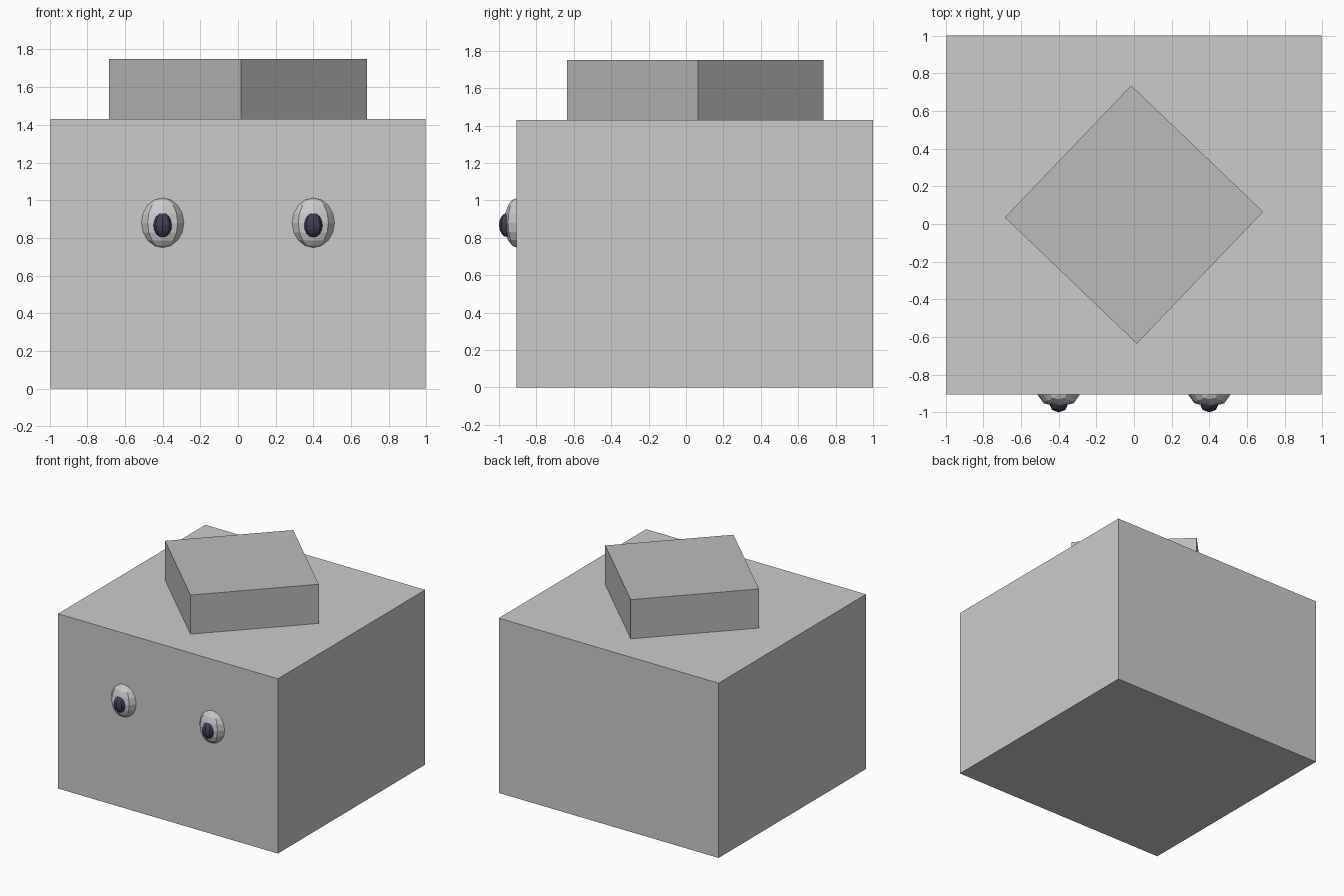
import bpy
from math import radians

if "Cube" in bpy.data.objects:
    bpy.data.objects.remove(bpy.data.objects["Cube"])


def paint(obj, color):
    mat = bpy.data.materials.new(obj.name + "_paint")
    mat.diffuse_color = (*color, 1)
    mat.use_nodes = True
    mat.node_tree.nodes["Principled BSDF"].inputs["Base Color"].default_value = mat.diffuse_color
    obj.data.materials.append(mat)


def box(name, center, size, turn=0):
    bpy.ops.mesh.primitive_cube_add(size=1, location=center)
    obj = bpy.context.object
    obj.name = name
    obj.scale = size
    obj.rotation_euler.z = radians(turn)
    return obj


def ball(name, center, radii, color):
    bpy.ops.mesh.primitive_uv_sphere_add(segments=8, ring_count=8, radius=1, location=center)
    obj = bpy.context.object
    obj.name = name
    obj.scale = radii
    paint(obj, color)


# Main block
box("body", (0, 0.047, 0.715), (1.99, 1.905, 1.43))

# Darker turned block resting on top
top = box("top_block", (0, 0.05, 1.59), (0.97, 0.97, 0.32), 46.25)
paint(top, (0.5, 0.5, 0.5))

# Eyes half sunk in the front face, each with a pupil
for side, x in (("left", -0.4), ("right", 0.4)):
    ball(side + "_eye", (x, -0.905, 0.88), (0.113, 0.066, 0.132), (0.9, 0.9, 0.9))
    ball(side + "_pupil", (x, -0.955, 0.868), (0.05, 0.045, 0.065), (0.05, 0.05, 0.09))
